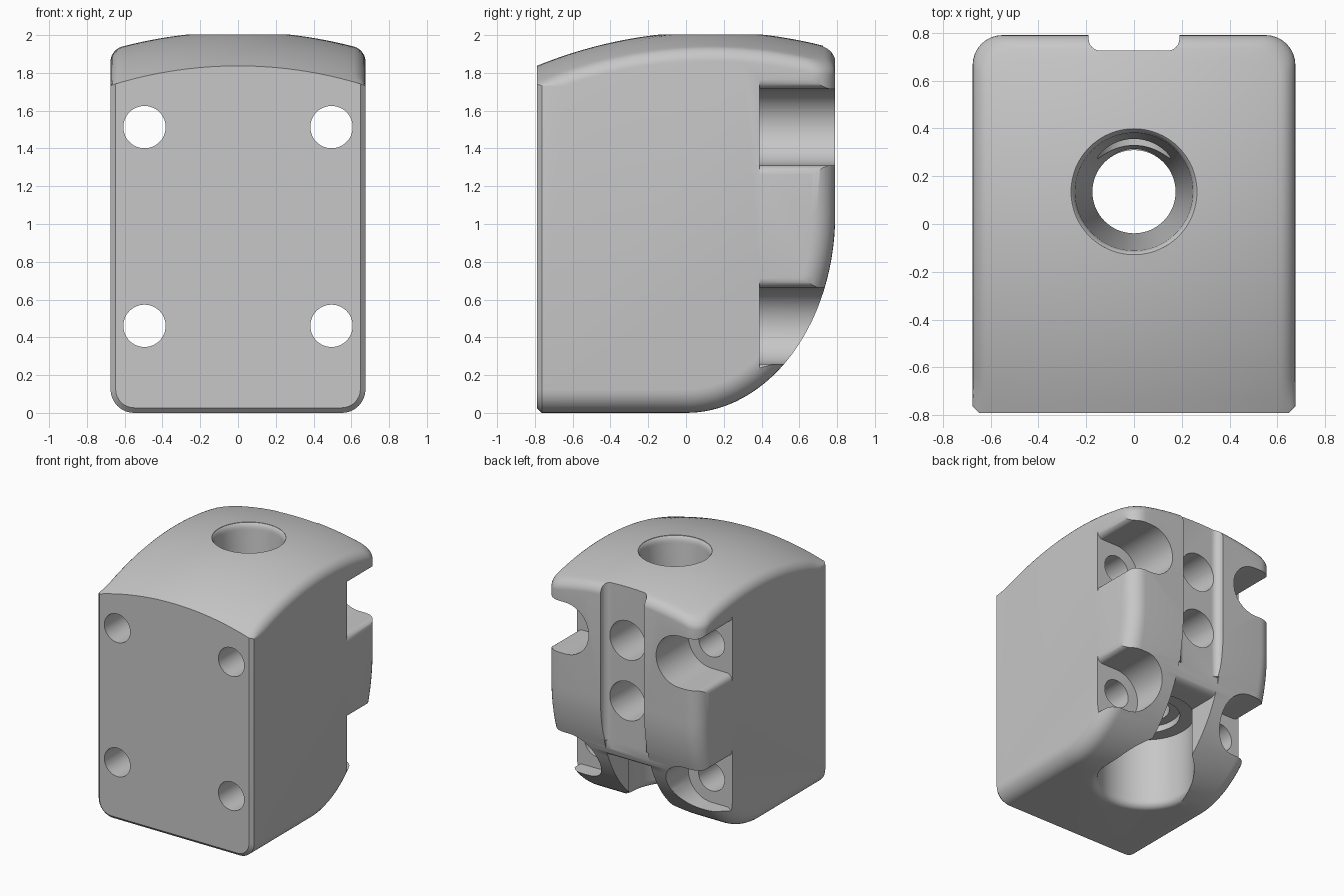
import bpy, bmesh, math
from mathutils import Vector

cube = bpy.data.objects.get("Cube")
if cube:
    bpy.data.objects.remove(cube, do_unlink=True)

W, D = 0.675, 0.79            # half width, half depth
BORE_Y = 0.135                # axis of the vertical bore

grey = bpy.data.materials.new("plain grey")
grey.use_nodes = True
COLOUR = (0.57, 0.57, 0.57, 1)
grey.diffuse_color = COLOUR
grey.node_tree.nodes["Principled BSDF"].inputs["Base Color"].default_value = COLOUR


def to_object(name, bm):
    bmesh.ops.recalc_face_normals(bm, faces=bm.faces)
    mesh = bpy.data.meshes.new(name)
    bm.to_mesh(mesh)
    bm.free()
    mesh.materials.append(grey)
    ob = bpy.data.objects.new(name, mesh)
    bpy.context.collection.objects.link(ob)
    return ob


def prism(points, start, step):
    """Extrude a closed 2D profile; start maps a point to 3D, step is the sweep."""
    bm = bmesh.new()
    face = bm.faces.new([bm.verts.new(start(*p)) for p in points])
    new = bmesh.ops.extrude_face_region(bm, geom=[face])["geom"]
    bmesh.ops.translate(bm, vec=step, verts=[g for g in new if isinstance(g, bmesh.types.BMVert)])
    bmesh.ops.recalc_face_normals(bm, faces=bm.faces)
    return bm


def arc(cx, cy, rx, ry, a0, a1, n):
    angles = [math.radians(a0 + (a1 - a0) * i / n) for i in range(n + 1)]
    return [(cx + rx * math.cos(a), cy + ry * math.sin(a)) for a in angles]


def dome(x, y):
    return math.sqrt(2.43 ** 2 - x * x - (y - 0.13) ** 2) - 2.43 + 2.018


def make_body():
    # side profile with the swept lower back
    side = [(-D, 0)] + arc(0, 1.05, D, 1.05, -90, 0, 28) + [(D, 1.5), (-D, 1.5)]
    bm = prism(side, lambda y, z: (-W, y, z), (2 * W, 0, 0))

    def on(e, test):
        return all(test(v.co) for v in e.verts)

    # round the long side edges, then chamfer the front rim
    edges = [e for e in bm.edges if abs(e.verts[0].co.x - e.verts[1].co.x) < 1e-4
             and not on(e, lambda c: c.y < -D + 1e-4) and not on(e, lambda c: c.z > 1.499)]
    bmesh.ops.bevel(bm, geom=edges, offset=0.125, segments=8, profile=0.5, affect='EDGES')
    edges = [e for e in bm.edges if on(e, lambda c: c.y < -D + 1e-4)
             and not on(e, lambda c: c.z > 1.499)]
    bmesh.ops.bevel(bm, geom=edges, offset=0.027, segments=1, affect='EDGES')

    # split the long top edges so that the rim can follow the dome
    for e in [e for e in bm.edges if on(e, lambda c: c.z > 1.499) and e.calc_length() > 0.3]:
        bmesh.ops.subdivide_edges(bm, edges=[e], cuts=23)
    top = max((f for f in bm.faces if all(v.co.z > 1.499 for v in f.verts)),
              key=lambda f: f.calc_area())
    loop = list(top.verts)
    bmesh.ops.delete(bm, geom=[top], context='FACES_ONLY')
    plan = [(v.co.x, v.co.y) for v in loop]

    # rounded rim rings, then dome rings shrinking to the bore axis
    r = 0.06

    def inset(off):
        return [(x * (1 - off / W), -D + (y + D) * (1 - off / (2 * D))) for x, y in plan]

    def drop(y, d):
        return d * min(1, max(0, (y + D) / 0.12))

    rings = []
    for i in range(7):
        a = math.radians(15 * i)
        rings.append([(x, y, dome(x, y) - drop(y, r * (1 - math.sin(a))))
                      for x, y in inset(r * (1 - math.cos(a)))])
    base = inset(r)
    for i in range(1, 15):
        s = 1 - i / 15
        pts = [(x * s, BORE_Y + (y - BORE_Y) * s) for x, y in base]
        rings.append([(x, y, dome(x, y)) for x, y in pts])
    for v, co in zip(loop, rings[0]):
        v.co = Vector(co)
    previous = loop
    for ring in rings[1:]:
        current = [bm.verts.new(co) for co in ring]
        for i in range(len(loop)):
            j = (i + 1) % len(loop)
            bm.faces.new((previous[i], previous[j], current[j], current[i]))
        previous = current
    centre = bm.verts.new((0, BORE_Y, dome(0, BORE_Y)))
    for i in range(len(loop)):
        bm.faces.new((previous[i], previous[(i + 1) % len(loop)], centre))
    return to_object("clamp_body", bm)


def cylinder(name, x, z, r, y0, y1):
    return to_object(name, prism(arc(x, z, r, r, 0, 352.5, 47),
                                 lambda a, b: (a, y0, b), (0, y1 - y0, 0)))


def make_bore():
    # stepped, tapered vertical bore with rounded mouths
    profile = [(0, -0.2), (0.41, -0.2), (0.41, 0)]
    profile += arc(0.41, 0.055, 0.055, 0.055, -90, -180, 6)[1:]
    profile += [(0.355, 0.57), (0.25, 0.57), (0.25, 0.62), (0.174, 0.62), (0.174, 1.15), (0.245, 1.95)]
    profile += arc(0.277, 1.95, 0.032, 0.056, 180, 115, 4)[1:] + [(0.264, 2.2), (0, 2.2)]
    bm = bmesh.new()
    verts = [bm.verts.new((r, BORE_Y, z)) for r, z in profile]
    edges = [bm.edges.new(p) for p in zip(verts, verts[1:])]
    bmesh.ops.spin(bm, geom=verts + edges, cent=(0, BORE_Y, 0), axis=(0, 0, 1),
                   angle=2 * math.pi, steps=64)
    bmesh.ops.remove_doubles(bm, verts=bm.verts, dist=1e-5)
    return to_object("bore_cutter", bm)


body = make_body()
cutters = [make_bore()]

# back slot with rounded floor corners
slot = ([(-0.19, 1)] + arc(-0.14, 0.775, 0.05, 0.05, 180, 270, 6)
        + arc(0.14, 0.775, 0.05, 0.05, 270, 360, 6) + [(0.19, 1)])
cutters.append(to_object("slot_cutter", prism(slot, lambda x, y: (x, y, 0.62), (0, 0, 2))))

# open passage from the slot foot into the wide bore
foot = ([(0.2, -0.3), (1, -0.3), (1, 0.7), (0.725, 0.7)]
        + arc(0.645, 0.63, 0.08, 0.07, 0, -90, 8) + [(0.2, 0.56)])
cutters.append(to_object("passage_cutter", prism(foot, lambda y, z: (-0.189, y, z), (0.378, 0, 0))))

# two cross holes in the slot floor
for z in (1.525, 1.05):
    cutters.append(cylinder("cross_hole_cutter", 0, z, 0.153, BORE_Y, 1))

# corner bolt holes with recesses open to the sides
recess = (arc(0, 0, 0.202, 0.202, 90, 270, 20) + arc(0.13, -0.252, 0.05, 0.05, 90, 0, 6)
          + [(0.4, -0.252), (0.4, 0.252)] + arc(0.13, 0.252, 0.05, 0.05, 0, -90, 6))
for s in (-1, 1):
    for z in (0.461, 1.513):
        cutters.append(cylinder("bolt_hole_cutter", s * 0.495, z, 0.112, -1, 0.6))
        cutters.append(to_object("recess_cutter", prism(
            recess, lambda a, b: (s * (0.495 + a), 0.39, z + b), (0, 1, 0))))

# cut everything out of the body
bpy.context.view_layer.objects.active = body
for cutter in cutters:
    cutter.hide_render = True
    mod = body.modifiers.new("cut", 'BOOLEAN')
    mod.operation, mod.solver, mod.object = 'DIFFERENCE', 'EXACT', cutter
    bpy.ops.object.modifier_apply(modifier=mod.name)
    bpy.data.objects.remove(cutter, do_unlink=True)

bpy.ops.object.select_all(action='DESELECT')
body.select_set(True)
bpy.ops.object.shade_smooth_by_angle(angle=math.radians(30))
